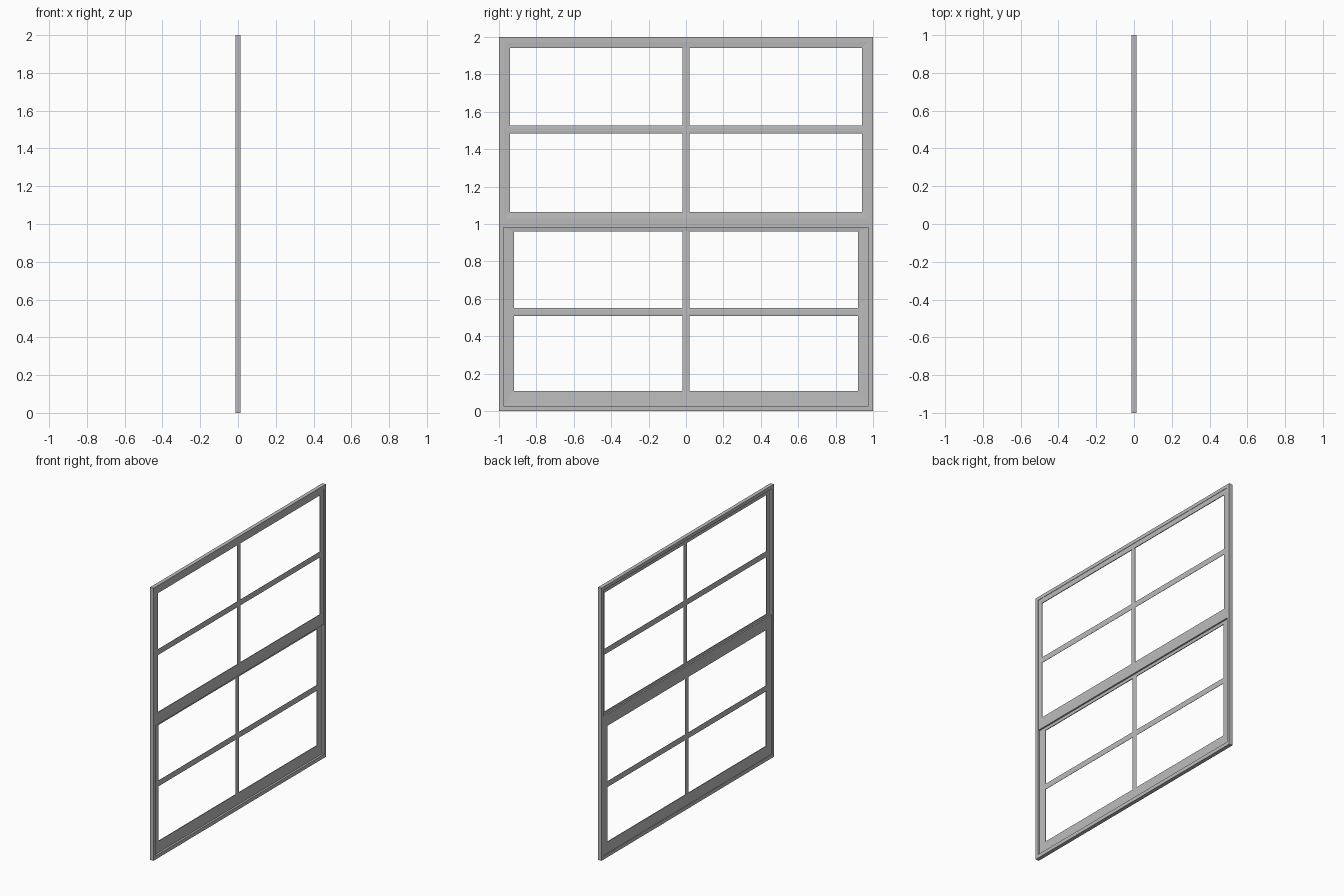
import bpy
import bmesh

cube = bpy.data.objects.get("Cube")
if cube:
    bpy.data.objects.remove(cube, do_unlink=True)

paint = bpy.data.materials.new("grey_paint")
paint.use_nodes = True
colour = (0.5, 0.5, 0.5, 1)
paint.diffuse_color = colour
paint.node_tree.nodes["Principled BSDF"].inputs["Base Color"].default_value = colour


def loft(name, loops, closed):
    """Skin equal-sized loops; closed joins last to first, else caps the ends."""
    bm = bmesh.new()
    rings = [[bm.verts.new(p) for p in loop] for loop in loops]
    pairs = list(zip(rings, rings[1:]))
    if closed:
        pairs.append((rings[-1], rings[0]))
    else:
        bm.faces.new(rings[0])
        bm.faces.new(rings[-1])
    for a, b in pairs:
        n = len(a)
        for i in range(n):
            j = (i + 1) % n
            bm.faces.new((a[i], a[j], b[j], b[i]))
    bmesh.ops.recalc_face_normals(bm, faces=bm.faces)
    mesh = bpy.data.meshes.new(name)
    bm.to_mesh(mesh)
    bm.free()
    mesh.materials.append(paint)
    ob = bpy.data.objects.new(name, mesh)
    bpy.context.collection.objects.link(ob)
    return ob


def rect(x, half_y, z0, z1):
    return [(x, -half_y, z0), (x, half_y, z0), (x, half_y, z1), (x, -half_y, z1)]


def sash(name, xc, outer, shoulder, inner):
    """Mitred rails and stiles with faces sloping in towards the panes."""
    deep, thin = 0.0055, 0.0027
    loops = [rect(xc + deep, *outer), rect(xc + deep, *shoulder),
             rect(xc + thin, *inner), rect(xc - thin, *inner),
             rect(xc - deep, *shoulder), rect(xc - deep, *outer)]
    loft(name, loops, True)


def bar(name, xc, centre, half_width, start, end, vertical):
    """Thin glazing bar with a softened hexagonal section."""
    t, w = 0.0025, half_width
    section = [(-t, -w * 0.5), (-t, w * 0.5), (-t * 0.4, w),
               (t * 0.4, w), (t, w * 0.5), (t, -w * 0.5),
               (t * 0.4, -w), (-t * 0.4, -w)]
    loops = []
    for s in (start, end):
        if vertical:
            loops.append([(xc + x, centre + u, s) for x, u in section])
        else:
            loops.append([(xc + x, s, centre + u) for x, u in section])
    loft(name, loops, False)


# Outer frame
edge = (1.0, 0.0, 2.0)
opening = (0.975, 0.027, 1.975)
loft("outer_frame", [rect(0.014, *edge), rect(0.014, *opening),
                     rect(-0.014, *opening), rect(-0.014, *edge)], True)

# Sliding sashes: the upper one sits on the +x side, the lower one on the -x side
UP, LOW = 0.006, -0.006
sash("upper_sash", UP, (0.98, 0.98, 1.98), (0.973, 1.03, 1.973), (0.94, 1.065, 1.94))
sash("lower_sash", LOW, (0.98, 0.02, 1.05), (0.973, 0.03, 0.98), (0.92, 0.108, 0.96))

# Glazing bars
bar("upper_vertical_bar", UP, 0, 0.019, 1.06, 1.945, True)
bar("upper_cross_bar", UP, 1.505, 0.021, -0.945, 0.945, False)
bar("lower_vertical_bar", LOW, 0, 0.019, 0.103, 0.965, True)
bar("lower_cross_bar", LOW, 0.53, 0.021, -0.925, 0.925, False)
